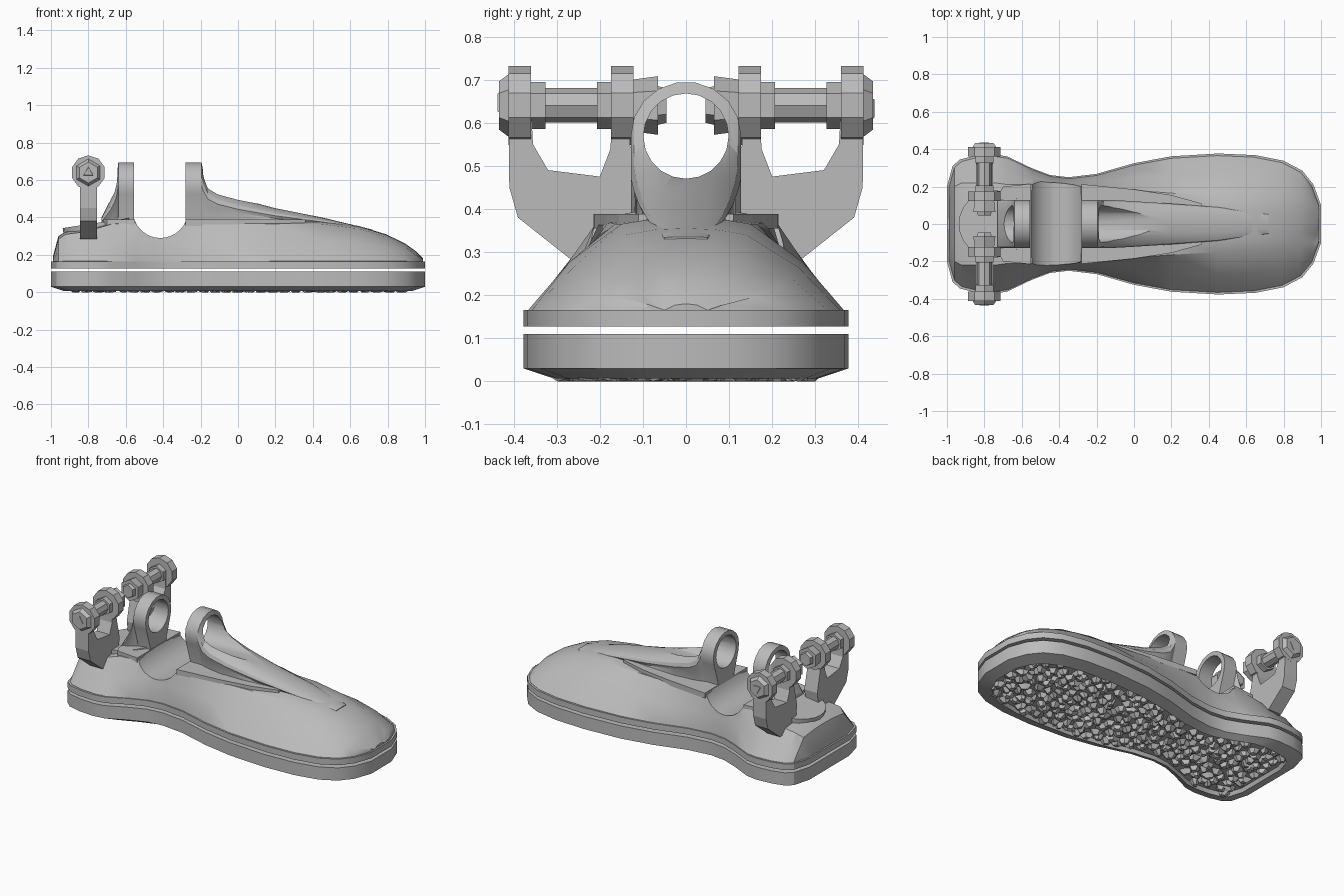
import bpy, bmesh, math, random
from mathutils import Matrix, Euler, Vector

random.seed(4)
if "Cube" in bpy.data.objects:
    bpy.data.objects.remove(bpy.data.objects["Cube"], do_unlink=True)

grey = bpy.data.materials.new("plain_grey")
grey.use_nodes = True
grey.diffuse_color = (0.5, 0.5, 0.5, 1)
grey.node_tree.nodes["Principled BSDF"].inputs["Base Color"].default_value = (0.5, 0.5, 0.5, 1)


def finish(name, bm):
    bmesh.ops.recalc_face_normals(bm, faces=bm.faces)
    mesh = bpy.data.meshes.new(name)
    bm.to_mesh(mesh)
    bm.free()
    mesh.materials.append(grey)
    ob = bpy.data.objects.new(name, mesh)
    bpy.context.collection.objects.link(ob)
    return ob


def loft(name, rings):
    """Skin equal-length closed rings and cap both ends."""
    bm = bmesh.new()
    rows = [[bm.verts.new(p) for p in ring] for ring in rings]
    for a, b in zip(rows, rows[1:]):
        for i in range(len(a)):
            j = (i + 1) % len(a)
            bm.faces.new((a[i], a[j], b[j], b[i]))
    bm.faces.new(rows[0])
    bm.faces.new(rows[-1])
    return finish(name, bm)


def cone(name, r1, r2, depth, sides, loc, rot=(0, 0, 0), scale=(1, 1, 1)):
    bm = bmesh.new()
    m = Matrix.LocRotScale(Vector(loc), Euler(rot), Vector(scale))
    bmesh.ops.create_cone(bm, cap_ends=True, segments=sides, radius1=r1,
                          radius2=r2, depth=depth, matrix=m)
    return finish(name, bm)


def cut(ob, cutter):
    mod = ob.modifiers.new("cut", 'BOOLEAN')
    mod.operation = 'DIFFERENCE'
    mod.object = cutter
    mod.solver = 'EXACT'
    dg = bpy.context.evaluated_depsgraph_get()
    mesh = bpy.data.meshes.new_from_object(ob.evaluated_get(dg))
    ob.modifiers.clear()
    ob.data = mesh


def smooth(ob, angle=28):
    bpy.ops.object.select_all(action='DESELECT')
    ob.select_set(True)
    bpy.context.view_layer.objects.active = ob
    bpy.ops.object.shade_smooth_by_angle(angle=math.radians(angle))


# Stations along the foot: x, outline half width, shoulder half width, top height
FOOT = [(-1, .20, .14, .19), (-.97, .31, .20, .30), (-.93, .345, .22, .325),
        (-.85, .365, .22, .335), (-.75, .372, .22, .36), (-.68, .362, .21, .38),
        (-.55, .30, .21, .385), (-.45, .262, .20, .385), (-.35, .25, .20, .385),
        (-.2, .268, .20, .385), (0, .325, .18, .385), (.2, .362, .165, .38),
        (.45, .377, .15, .38), (.65, .368, .14, .355), (.8, .338, .13, .31),
        (.9, .285, .12, .262), (.96, .21, .10, .22), (1, .10, .05, .18)]


def half_width(x):
    for a, b in zip(FOOT, FOOT[1:]):
        if a[0] <= x <= b[0]:
            return a[1] + (b[1] - a[1]) * (x - a[0]) / (b[0] - a[0])
    return 0


def outline(z, inset=0):
    sx, sy = 1 - inset, 1 - inset / .37
    side = [(f[0] * sx, f[1] * sy, z) for f in FOOT]
    return side + [(x, -y, z) for x, y, z in reversed(side)]


# Sole with a chamfered rim and a recessed tread bed, and the welt above the gap
smooth(loft("sole", [outline(.11), outline(.03), outline(.006, .07), outline(.028, .08)]))
smooth(loft("welt", [outline(.127), outline(.165)]))

# Rough tread of jagged lumps
bm = bmesh.new()
step = .062
for i in range(-15, 16):
    for j in range(-6, 7):
        x = i * step + random.uniform(-.015, .015)
        y = (j + .5 * (i % 2)) * step + random.uniform(-.015, .015)
        if abs(x) > .91 or abs(y) > half_width(x) - .085:
            continue
        rot = Euler((math.pi + random.uniform(-.3, .3), random.uniform(-.3, .3),
                     random.uniform(0, 6)))
        size = Vector((random.uniform(.8, 1.2), random.uniform(.6, 1), 1))
        bmesh.ops.create_cone(bm, cap_ends=True, segments=random.choice((4, 5, 6)),
                              radius1=.042, radius2=.018, depth=.032,
                              matrix=Matrix.LocRotScale(Vector((x, y, .017)), rot, size))
for v in bm.verts:
    v.co.z = min(max(v.co.z, 0), .05)
finish("tread", bm)


# Upper foot body
def body_ring(x, w, s, h):
    w *= .97
    base = .166
    bulge = .012 if x > .3 else 0
    half = [(w, .15), (w, base), ((w + s) / 2 + bulge, (base + h - .015) / 2 + bulge),
            (s, h - .015), (s * .5, h - .003)]
    pts = half + [(0, h)] + [(-y, z) for y, z in reversed(half)]
    return [(x * .99, y, z) for y, z in pts]


body = loft("foot_body", [body_ring(*f) for f in FOOT])
notch = cone("ankle_notch_cutter", .147, .147, 1.2, 32, (-.415, 0, .437), (math.pi / 2, 0, 0))
notch.hide_render = True
cut(body, notch)
smooth(body)


# Flat shelves on either side of the notch
def shelf(name, edge):
    pts = edge + [(x, -y) for x, y in reversed(edge)]
    loft(name, [[(x, y, z) for x, y in pts] for z in (.355, .388)])


shelf("front_shelf", [(-.28, .213), (.0, .185), (.2, .155), (.36, .11)])
shelf("rear_shelf", [(-.72, .16), (-.70, .2), (-.552, .215)])
smooth(cone("heel_pad", 1, 1, .06, 24, (-.745, 0, .342), (0, -.15, 0), (.19, .18, 1)))


# Ankle lugs: a ring on a tapered neck that sweeps down along the foot
def lug(name, stations):
    base, peak = .33, .695
    arc = [math.radians(a) for a in range(-20, 201, 20)]
    rings = []
    for x, top, width, foot in stations:
        k = (top - base) / (peak - base)
        pts = [(foot, .33), (foot, .40)]
        pts += [(.128 * width * math.cos(a), .57 + .125 * math.sin(a)) for a in arc]
        pts += [(-foot, .40), (-foot, .33)]
        rings.append([(x, y, base + (z - base) * k) for y, z in pts])
    return loft(name, rings)


front = lug("front_ankle_lug", [
    (-.28, .695, 1, .08), (-.195, .695, 1, .08), (-.185, .65, 1, .085),
    (-.16, .585, 1, .09), (-.11, .545, 1, .10), (0, .503, .95, .115),
    (.2, .45, .85, .115), (.45, .40, .7, .1), (.72, .335, .4, .05)])
rear = lug("rear_ankle_lug", [
    (-.555, .695, 1, .08), (-.64, .695, 1, .08), (-.648, .62, 1, .085),
    (-.66, .56, 1, .09), (-.685, .49, 1, .1), (-.73, .40, 1, .12)])
bore = cone("lug_bore_cutter", .099, .099, 1.2, 20, (-.3, 0, .569), (0, math.pi / 2, 0))
bore.hide_render = True
for ob in (front, rear):
    cut(ob, bore)
    smooth(ob, 25)
for helper in (notch, bore):
    bpy.data.objects.remove(helper, do_unlink=True)

# Heel brackets with their bolts, one per side
BRACKET = [(.36, .64), (.355, .55), (.32, .49), (.20, .475), (.175, .54), (.172, .64),
           (.125, .64), (.13, .55), (.10, .42), (.12, .29), (.27, .285), (.39, .38),
           (.41, .45), (.412, .64)]
PIVOT_X, PIVOT_Z = -.8, .64
# part, start, end, start radius, end radius, sides
BOLT = [("outer_eye", .36, .412, .092, .092, 10), ("inner_eye", .122, .174, .092, .092, 10),
        ("bolt_shaft", .12, .37, .04, .04, 8), ("inner_collar", .174, .206, .055, .055, 6),
        ("outer_collar", .326, .362, .055, .055, 6), ("inner_nut", .065, .124, .068, .06, 6),
        ("nut_tip", .045, .065, .04, .045, 6), ("bolt_cap", .41, .434, .074, .056, 6),
        ("cap_mark", .432, .437, .032, .028, 3)]
for side, tag in ((1, "left"), (-1, "right")):
    loft(tag + "_bracket", [[(x, side * y, z) for y, z in BRACKET] for x in (-.845, -.755)])
    for part, y0, y1, r1, r2, sides in BOLT:
        cone(tag + "_" + part, r1, r2, y1 - y0, sides,
             (PIVOT_X, side * (y0 + y1) / 2, PIVOT_Z), (-side * math.pi / 2, 0, 0))
